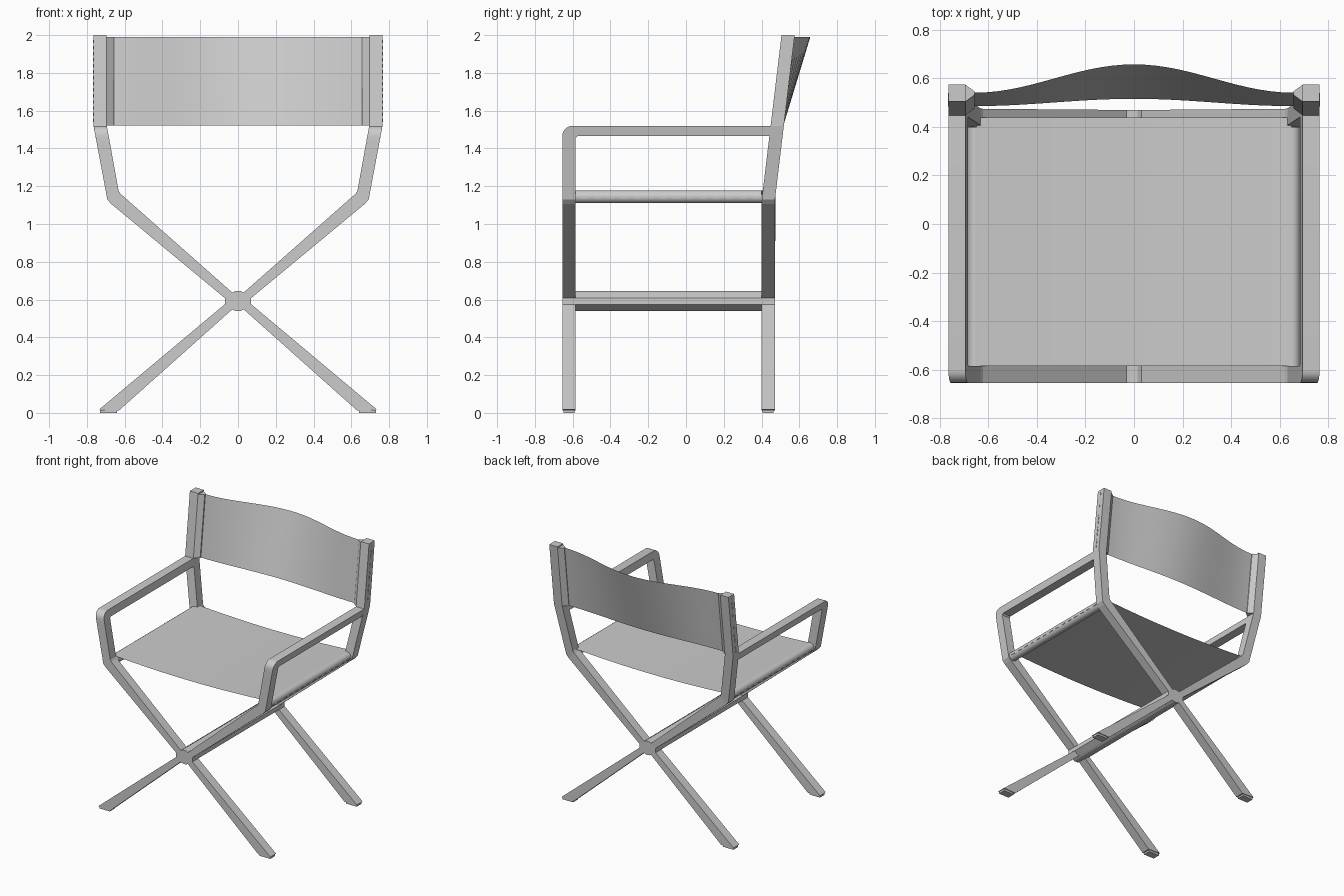
import bpy, bmesh, math
from mathutils import Vector

cube = bpy.data.objects.get("Cube")
if cube:
    bpy.data.objects.remove(cube, do_unlink=True)

grey = bpy.data.materials.new("plain_grey")
grey.use_nodes = True
colour = (0.6, 0.6, 0.6, 1)
grey.diffuse_color = colour
grey.node_tree.nodes["Principled BSDF"].inputs["Base Color"].default_value = colour

FRONT, BACK, WIDTH = -0.655, 0.40, 0.07   # y starts of both frames, bar width


def lean(z):
    """Backward shift of the rear posts at height z."""
    return max(0, z - 1.12) * 0.12


def finish(name, bm, smooth=False, closed=True):
    bmesh.ops.remove_doubles(bm, verts=bm.verts, dist=0.0001)
    if closed:
        bmesh.ops.recalc_face_normals(bm, faces=bm.faces)
    mesh = bpy.data.meshes.new(name)
    bm.to_mesh(mesh)
    bm.free()
    mesh.materials.append(grey)
    obj = bpy.data.objects.new(name, mesh)
    bpy.context.collection.objects.link(obj)
    if smooth:
        bpy.ops.object.select_all(action='DESELECT')
        obj.select_set(True)
        bpy.context.view_layer.objects.active = obj
        bpy.ops.object.shade_smooth_by_angle(angle=math.radians(35))
    return obj


def prism(bm, points, step):
    """Extrude a planar outline along the vector step."""
    face = bm.faces.new([bm.verts.new(p) for p in points])
    top = bmesh.ops.extrude_face_region(bm, geom=[face])["geom"]
    new = [v for v in top if isinstance(v, bmesh.types.BMVert)]
    bmesh.ops.translate(bm, verts=new, vec=step)
    return new


def box(bm, centre, size):
    made = bmesh.ops.create_cube(bm, size=1)["verts"]
    for v in made:
        v.co = Vector(centre) + Vector([a * b for a, b in zip(v.co, size)])


# Crossed frames: inner and outer points climb from the foot to the top
LEG = [((0.63, 0.013), (0.735, 0.018)),
       ((0.03, 0.548), (0.07, 0.575)),
       ((0.03, 0.637), (0.07, 0.608)),
       ((0.622, 1.16), (0.672, 1.107)),
       ((0.632, 1.175), (0.692, 1.13))]
HUB = [(0.015, 0.54), (0.03, 0.548), (0.07, 0.575), (0.07, 0.608),
       (0.03, 0.637), (0.015, 0.645)]


def crossed_frame(name, y, top, leaning):
    bm = bmesh.new()
    rungs = LEG + top
    for side in (1, -1):
        for (a, b), (c, d) in zip(rungs, rungs[1:]):
            bm.faces.new([bm.verts.new((side * x, y, z)) for x, z in (a, b, d, c)])
    # Middle of the crossing
    left, right = HUB[0:2] + HUB[4:6], []
    right = [(-x, z) for x, z in reversed(left)]
    bm.faces.new([bm.verts.new((x, y, z)) for x, z in left + right])
    bmesh.ops.remove_doubles(bm, verts=bm.verts, dist=0.0001)
    bmesh.ops.recalc_face_normals(bm, faces=bm.faces)
    ext = bmesh.ops.extrude_face_region(bm, geom=bm.faces[:])["geom"]
    for v in ext:
        if isinstance(v, bmesh.types.BMVert):
            v.co.y += WIDTH
    if leaning:
        for v in bm.verts:
            v.co.y += lean(v.co.z)
    return finish(name, bm)


crossed_frame("front_legs", FRONT, [((0.68, 1.44), (0.75, 1.44))], False)
crossed_frame("back_legs_and_posts", BACK,
              [((0.695, 1.52), (0.765, 1.52)), ((0.695, 2), (0.765, 2))], True)

# Rail joining the two crossings
bm = bmesh.new()
ring = HUB + [(-x, z) for x, z in reversed(HUB)]
prism(bm, [(x, FRONT + WIDTH, z) for x, z in ring], (0, BACK - FRONT - WIDTH, 0))
finish("centre_rail", bm)

# Armrests with a rounded front corner, slanting with the uprights
R = 0.055
arc = [(FRONT + R - R * math.cos(t), 1.52 - R + R * math.sin(t))
       for t in [math.pi / 2 * i / 6 for i in range(7)]]
inside = FRONT + WIDTH
arm = [(inside, 1.44), (FRONT, 1.44)] + arc + [
    (0.46, 1.52), (0.45, 1.465), (inside + 0.012, 1.465), (inside, 1.455)]
for name, side in (("left_armrest", 1), ("right_armrest", -1)):
    bm = bmesh.new()
    prism(bm, [(side * (0.695 + (z - 1.52) * 0.19), y, z) for y, z in arm],
          (side * WIDTH, 0, 0))
    finish(name, bm, smooth=True)

for name, side in (("left", 1), ("right", -1)):
    # Rounded seat side rail wrapped by the fabric
    bm = bmesh.new()
    turns = [math.tau * i / 16 for i in range(16)]
    prism(bm, [(side * (0.652 + 0.034 * math.cos(t)), inside,
                1.144 + 0.034 * math.sin(t)) for t in turns],
          (0, BACK - inside, 0))
    finish(name + "_seat_rail", bm, smooth=True)

    # Wedge sleeve that carries the backrest
    bm = bmesh.new()
    wedge = [(0.695, 0.0), (0.657, 0.028), (0.657, 0.042), (0.695, 0.07)]
    top = prism(bm, [(side * x, BACK + y + lean(1.522), 1.522) for x, y in wedge],
                (0, lean(1.99) - lean(1.522), 0.468))
    finish(name + "_back_sleeve", bm)

    # Stitches on the post and on the seat rail
    bm = bmesh.new()
    for i in range(14):
        z = 1.55 + i * 0.032
        box(bm, (side * 0.765, BACK + 0.035 + lean(z), z), (0.005, 0.005, 0.018))
        box(bm, (side * 0.685, -0.54 + i * 0.07, 1.138), (0.005, 0.035, 0.005))
    finish(name + "_stitches", bm)

# Foot glides
bm = bmesh.new()
for side in (1, -1):
    for y in (FRONT, BACK):
        box(bm, (side * 0.685, y + WIDTH / 2, 0.008), (0.09, 0.058, 0.016))
finish("foot_glides", bm)


def sheet(name, half, columns, lower, upper):
    """Thin fabric spanning two edge curves."""
    bm = bmesh.new()
    xs = [half * (2 * i / columns - 1) for i in range(columns + 1)]
    rows = [[bm.verts.new((x, *edge(x / half))) for x in xs] for edge in (lower, upper)]
    for i in range(columns):
        bm.faces.new((rows[0][i], rows[0][i + 1], rows[1][i + 1], rows[1][i]))
    finish(name, bm, smooth=True, closed=False)


def swell(u):
    return (1 + math.cos(math.pi * u)) / 2


# Sagging seat and curved backrest
sheet("seat", 0.65, 20, lambda u: (inside, 1.155 + 0.022 * u * u),
      lambda u: (0.44, 1.155 + 0.022 * u * u))
sheet("backrest", 0.66, 28, lambda u: (0.486 + 0.03 * swell(u), 1.522),
      lambda u: (0.541 + 0.117 * swell(u), 1.99))
